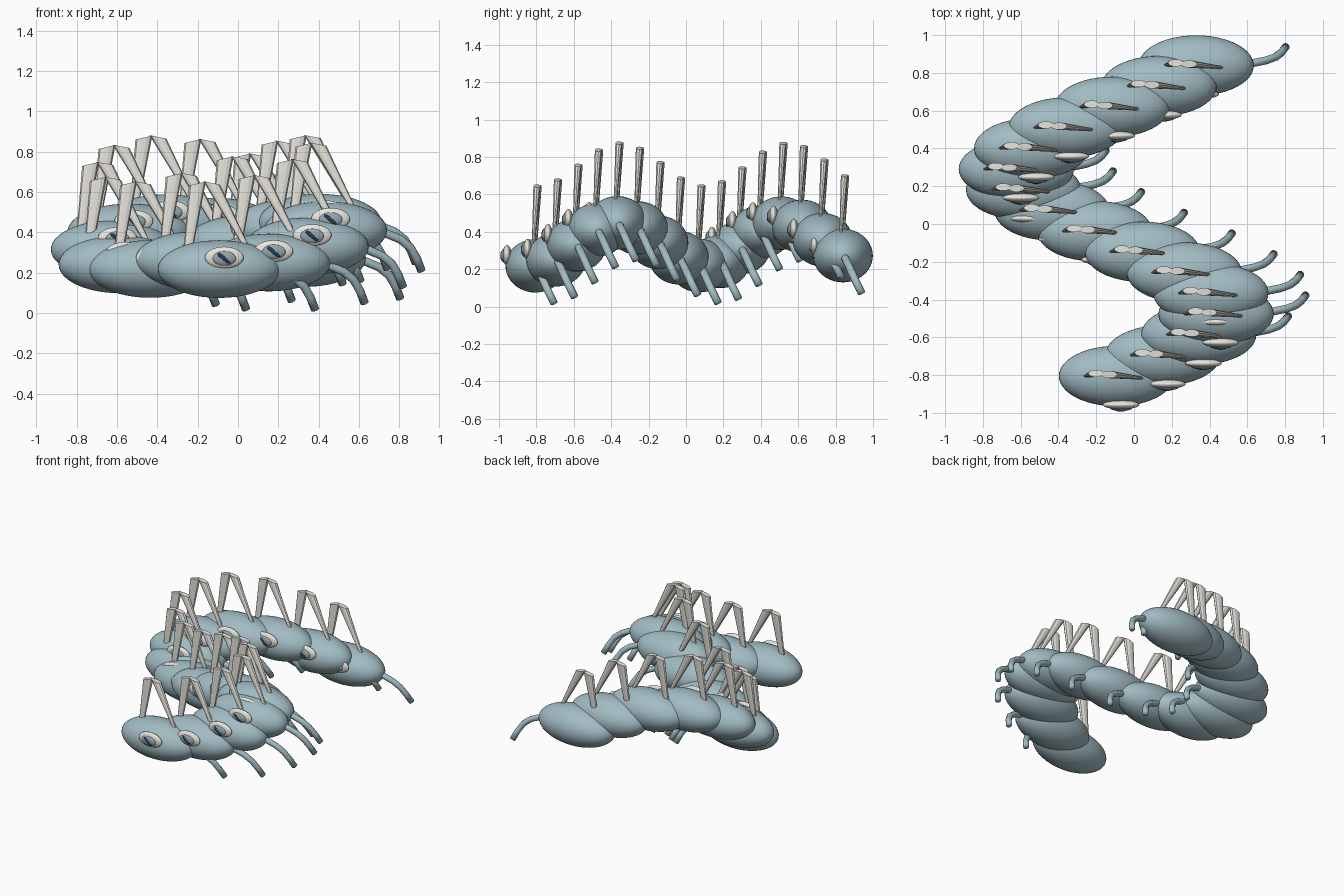
import bpy, bmesh, math
from mathutils import Vector, Matrix

cube = bpy.data.objects.get("Cube")
if cube:
    bpy.data.objects.remove(cube, do_unlink=True)


def material(name, rgb):
    mat = bpy.data.materials.new(name)
    mat.use_nodes = True
    mat.diffuse_color = (*rgb, 1)
    mat.node_tree.nodes["Principled BSDF"].inputs["Base Color"].default_value = (*rgb, 1)
    return mat


skin = material("blue grey skin", (0.36, 0.50, 0.55))
cream = material("cream", (0.80, 0.78, 0.72))
slate = material("slate iris", (0.30, 0.38, 0.42))
navy = material("dark navy", (0.02, 0.04, 0.08))


def finish(bm, name, mat, smooth=True):
    mesh = bpy.data.meshes.new(name)
    for f in bm.faces:
        f.smooth = smooth
    bm.to_mesh(mesh)
    bm.free()
    mesh.materials.append(mat)
    return mesh


def ellipsoid(name, mat, centre, radii, tilt=0.0, segments=32):
    bm = bmesh.new()
    place = (Matrix.Translation(centre) @ Matrix.Rotation(tilt, 4, "Y")
             @ Matrix.Diagonal((*radii, 1)))
    bmesh.ops.create_uvsphere(bm, u_segments=segments, v_segments=segments // 2,
                              radius=1, matrix=place)
    return finish(bm, name, mat)


def loft(bm, rings):
    """Join rings of points with side faces and close both ends."""
    loops = [[bm.verts.new(p) for p in ring] for ring in rings]
    n = len(loops[0])
    for a, b in zip(loops, loops[1:]):
        for i in range(n):
            j = (i + 1) % n
            bm.faces.new((a[i], a[j], b[j], b[i]))
    bm.faces.new(loops[0][::-1])
    bm.faces.new(loops[-1])


def tail_mesh(path, radius, sides=12):
    bm = bmesh.new()
    pts = [Vector(p) for p in path]
    rings = []
    for k, p in enumerate(pts):
        t = (pts[min(k + 1, len(pts) - 1)] - pts[max(k - 1, 0)]).normalized()
        u = t.cross(Vector((0, 1, 0))).normalized()
        v = t.cross(u)
        rings.append([p + radius * (u * math.cos(a) + v * math.sin(a))
                      for a in (math.tau * i / sides for i in range(sides))])
    loft(bm, rings)
    return finish(bm, "tail", skin)


def fin_mesh(name, bottom, top, bottom_radius, top_radius, slant, sides=10):
    """Flattened stalk, narrow at the body and wide at its slanted upper end."""
    bm = bmesh.new()
    rings = []
    for centre, (rx, ry), rise in ((bottom, bottom_radius, 0), (top, top_radius, slant)):
        rings.append([Vector(centre) + Vector((rx * math.cos(a), ry * math.sin(a),
                                               rise * math.cos(a)))
                      for a in (math.tau * i / sides for i in range(sides))])
    loft(bm, rings)
    # The stalks are inside-out shells
    bmesh.ops.recalc_face_normals(bm, faces=bm.faces)
    bmesh.ops.reverse_faces(bm, faces=bm.faces)
    return finish(bm, name, cream, smooth=False)


# Parts of one segment, measured from the middle of its body
parts = [
    ellipsoid("body", skin, (0, 0, 0), (0.305, 0.16, 0.143), segments=48),
    ellipsoid("eye_white", cream, (0.025, -0.152, 0.057), (0.096, 0.024, 0.054)),
    ellipsoid("iris", slate, (0.025, -0.170, 0.053), (0.058, 0.015, 0.036)),
    ellipsoid("pupil", navy, (0.023, -0.178, 0.053), (0.040, 0.010, 0.013), math.radians(38), 20),
    tail_mesh([(0.26, 0.005, 0.0), (0.31, 0.015, -0.02), (0.37, 0.027, -0.045),
               (0.42, 0.045, -0.085), (0.452, 0.07, -0.14), (0.475, 0.1, -0.2)], 0.021),
    fin_mesh("left_stalk", (-0.155, 0.0, 0.09), (-0.108, 0.014, 0.424),
             (0.022, 0.008), (0.042, 0.02), 0.01),
    fin_mesh("right_stalk", (0.14, -0.012, 0.1), (-0.038, 0.008, 0.427),
             (0.014, 0.008), (0.042, 0.02), -0.008),
]

# Repeat the segment along a weaving, rising and falling path
for i in range(16):
    spot = (-0.093 + 0.532 * math.sin(0.48 * i),
            -0.805 + 0.1096 * i,
            0.218 + 0.23 * math.sin(0.385 * i) ** 2)
    for mesh in parts:
        obj = bpy.data.objects.new(f"{mesh.name}_{i + 1}", mesh)
        obj.location = spot
        bpy.context.collection.objects.link(obj)
